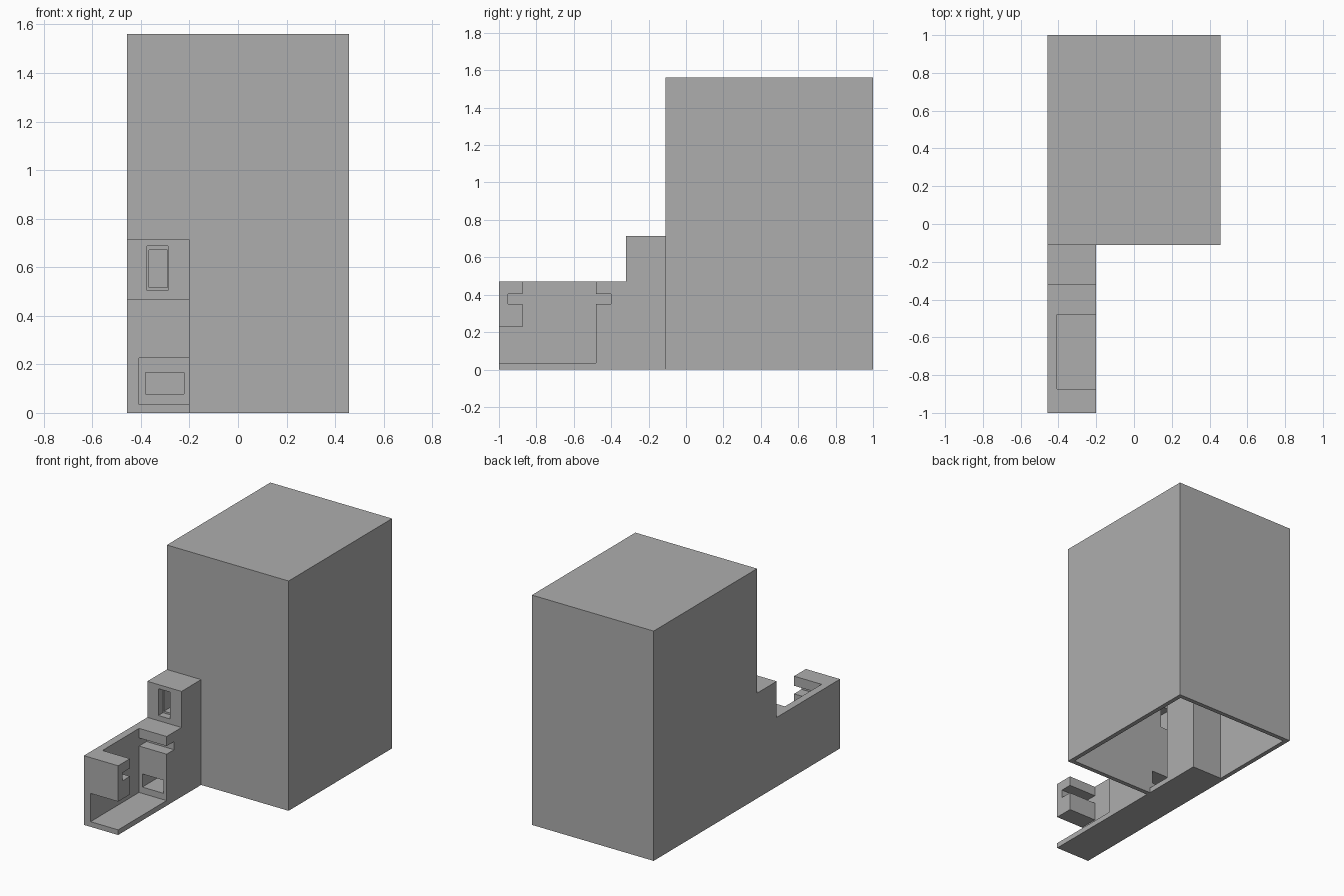
import bpy, bmesh

if "Cube" in bpy.data.objects:
    bpy.data.objects.remove(bpy.data.objects["Cube"])

grey = bpy.data.materials.new("plain grey")
grey.diffuse_color = (0.42, 0.42, 0.42, 1)
grey.use_nodes = True
grey.node_tree.nodes["Principled BSDF"].inputs["Base Color"].default_value = grey.diffuse_color


def prism(name, profile, x0, x1):
    """Extrude a side profile of (y, z) points from x0 to x1."""
    bm = bmesh.new()
    face = bm.faces.new([bm.verts.new((x0, y, z)) for y, z in profile])
    out = bmesh.ops.extrude_face_region(bm, geom=[face])
    verts = [v for v in out["geom"] if isinstance(v, bmesh.types.BMVert)]
    bmesh.ops.translate(bm, verts=verts, vec=(x1 - x0, 0, 0))
    bmesh.ops.recalc_face_normals(bm, faces=bm.faces)
    mesh = bpy.data.meshes.new(name)
    bm.to_mesh(mesh)
    bm.free()
    mesh.materials.append(grey)
    ob = bpy.data.objects.new(name, mesh)
    bpy.context.collection.objects.link(ob)
    return ob


def box(name, x0, x1, y0, y1, z0, z1):
    return prism(name, [(y0, z0), (y1, z0), (y1, z1), (y0, z1)], x0, x1)


def combine(target, other, operation):
    """Apply a boolean and discard the helper."""
    mod = target.modifiers.new(operation, 'BOOLEAN')
    mod.operation = operation
    mod.solver = 'EXACT'
    mod.object = other
    bpy.context.view_layer.objects.active = target
    bpy.ops.object.modifier_apply(modifier=mod.name)
    bpy.data.objects.remove(other, do_unlink=True)


L, R = -0.457, -0.2      # left and right sides of the arm
WALL = 0.03

# tall cabinet, hollow and open underneath
body = box("hollow_cabinet_with_arm", L, 0.457, -0.11, 1, 0, 1.56)
combine(body, box("cavity", L + WALL, 0.457 - WALL, -0.11 + WALL, 1 - WALL,
                  -0.1, 1.56 - WALL), 'DIFFERENCE')

# stepped arm in front
arm = [(-1, 0), (-0.11, 0), (-0.11, 0.715), (-0.32, 0.715), (-0.32, 0.47), (-1, 0.47)]
combine(body, prism("arm", arm, L, R), 'UNION')

# floor strip and upright block inside the cabinet
inner = [(-0.1, 0), (0.35, 0), (0.35, 0.715), (0.09, 0.715), (0.09, 0.035), (-0.1, 0.035)]
combine(body, prism("inner_block", inner, L + WALL / 2, R), 'UNION')

# pocket open to the front, right and top, with a groove at each end
pocket = [(-1.1, 0.035), (-0.48, 0.035), (-0.48, 0.35), (-0.40, 0.35), (-0.40, 0.405),
          (-0.48, 0.405), (-0.48, 0.55), (-0.873, 0.55), (-0.873, 0.405), (-0.953, 0.405),
          (-0.953, 0.35), (-0.873, 0.35), (-0.873, 0.227), (-1.1, 0.227)]
combine(body, prism("pocket", pocket, -0.407, -0.1), 'DIFFERENCE')

# lower opening, upper opening and the shallow recess around it
for x0, x1, y0, y1, z0, z1 in [(-0.382, -0.222, -0.6, 0.0, 0.078, 0.167),
                               (-0.367, -0.29, -0.4, 0.0, 0.517, 0.67),
                               (-0.374, -0.288, -0.4, -0.27, 0.505, 0.687)]:
    combine(body, box("opening", x0, x1, y0, y1, z0, z1), 'DIFFERENCE')
